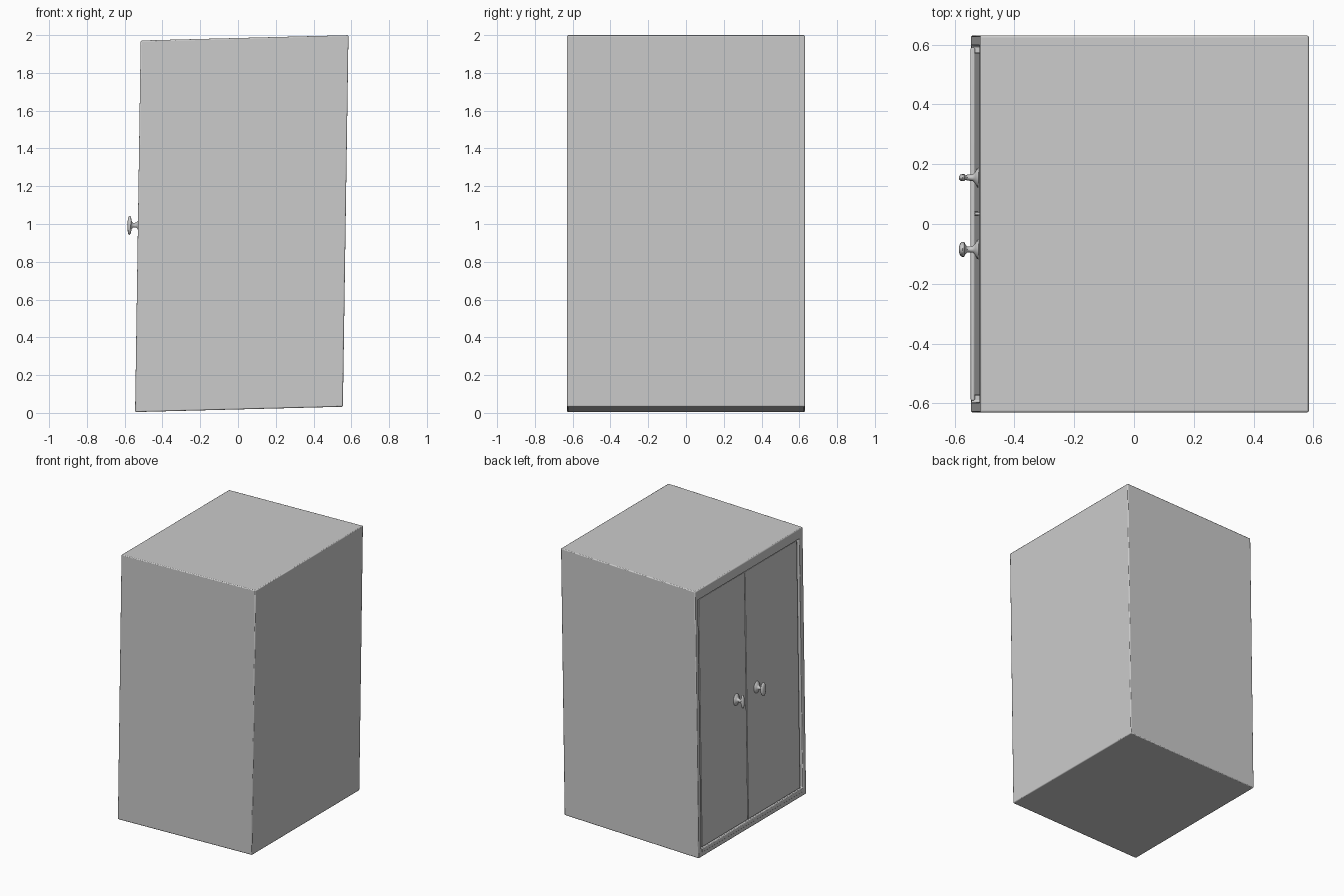
import bpy, bmesh, math

if "Cube" in bpy.data.objects:
    bpy.data.objects.remove(bpy.data.objects["Cube"])

X0, X1, HY, H = -0.53, 0.57, 0.63, 1.967   # cabinet extents before leaning
SPLIT = 0.035                              # where the two doors meet


def lean(bm):
    # the whole cabinet leans slightly
    for v in bm.verts:
        x, y, z = v.co
        v.co = (x + 0.015 * (z - 0.98), y, z + 0.018 + 0.0255 * x)


def finish(name, bm, bevel=0.0, angle=30):
    lean(bm)
    bmesh.ops.recalc_face_normals(bm, faces=bm.faces)
    me = bpy.data.meshes.new(name)
    bm.to_mesh(me)
    bm.free()
    ob = bpy.data.objects.new(name, me)
    bpy.context.collection.objects.link(ob)
    if bevel:
        m = ob.modifiers.new("soft_edges", 'BEVEL')
        m.width, m.segments = bevel, 2
        m.limit_method = 'ANGLE'
    bpy.ops.object.select_all(action='DESELECT')
    ob.select_set(True)
    bpy.context.view_layer.objects.active = ob
    bpy.ops.object.shade_smooth_by_angle(angle=math.radians(angle))
    return ob


def box(x0, x1, y0, y1, z0, z1):
    bm = bmesh.new()
    bmesh.ops.create_cube(bm, size=1)
    for v in bm.verts:
        v.co = (x1 if v.co.x > 0 else x0, y1 if v.co.y > 0 else y0,
                z1 if v.co.z > 0 else z0)
    return bm


# case with a shallow framed recess on the door side
bm = box(X0, X1, -HY, HY, 0, H)
bm.faces.ensure_lookup_table()
front = min(bm.faces, key=lambda f: f.calc_center_median().x)
bmesh.ops.inset_region(bm, faces=[front], thickness=0.05)
for v in front.verts:
    v.co.z = 0.055 if v.co.z < 1 else H - 0.075
r = bmesh.ops.extrude_discrete_faces(bm, faces=[front])
for v in r['faces'][0].verts:
    v.co.x += 0.035
finish("case", bm, 0.006)

# doors
for name, y0, y1 in (("door_left", SPLIT + 0.003, HY - 0.056),
                     ("door_right", -HY + 0.056, SPLIT - 0.003)):
    finish(name, box(X0 + 0.01, X0 + 0.037, y0, y1, 0.061, H - 0.081), 0.003)

# bottom rail lip
finish("bottom_rail", box(X0 - 0.002, X0 + 0.012, -HY + 0.04, HY - 0.04, 0.03, 0.058), 0.004)

# knobs: distance out from the door, half height, half width of each ring
RINGS = [(0.0, 0.044, 0.034), (0.006, 0.040, 0.032), (0.012, 0.022, 0.019),
         (0.020, 0.013, 0.011), (0.038, 0.012, 0.010), (0.044, 0.022, 0.6),
         (0.049, 0.046, 1.0), (0.056, 0.051, 1.0), (0.062, 0.046, 0.85),
         (0.066, 0.022, 0.4)]
N = 20
for name, yc, head in (("knob_left", SPLIT + 0.12, 0.012),
                       ("knob_right", SPLIT - 0.12, 0.025)):
    bm = bmesh.new()
    loops = []
    for i, (d, rz, ry) in enumerate(RINGS):
        if i > 4:
            ry *= head
        loops.append([bm.verts.new((X0 + 0.011 - d,
                                    yc + ry * math.cos(2 * math.pi * k / N),
                                    0.99 + rz * math.sin(2 * math.pi * k / N)))
                      for k in range(N)])
    for a, b in zip(loops, loops[1:]):
        for k in range(N):
            j = (k + 1) % N
            bm.faces.new((a[k], a[j], b[j], b[k]))
    bm.faces.new(loops[0])
    bm.faces.new(loops[-1])
    finish(name, bm, angle=60)
